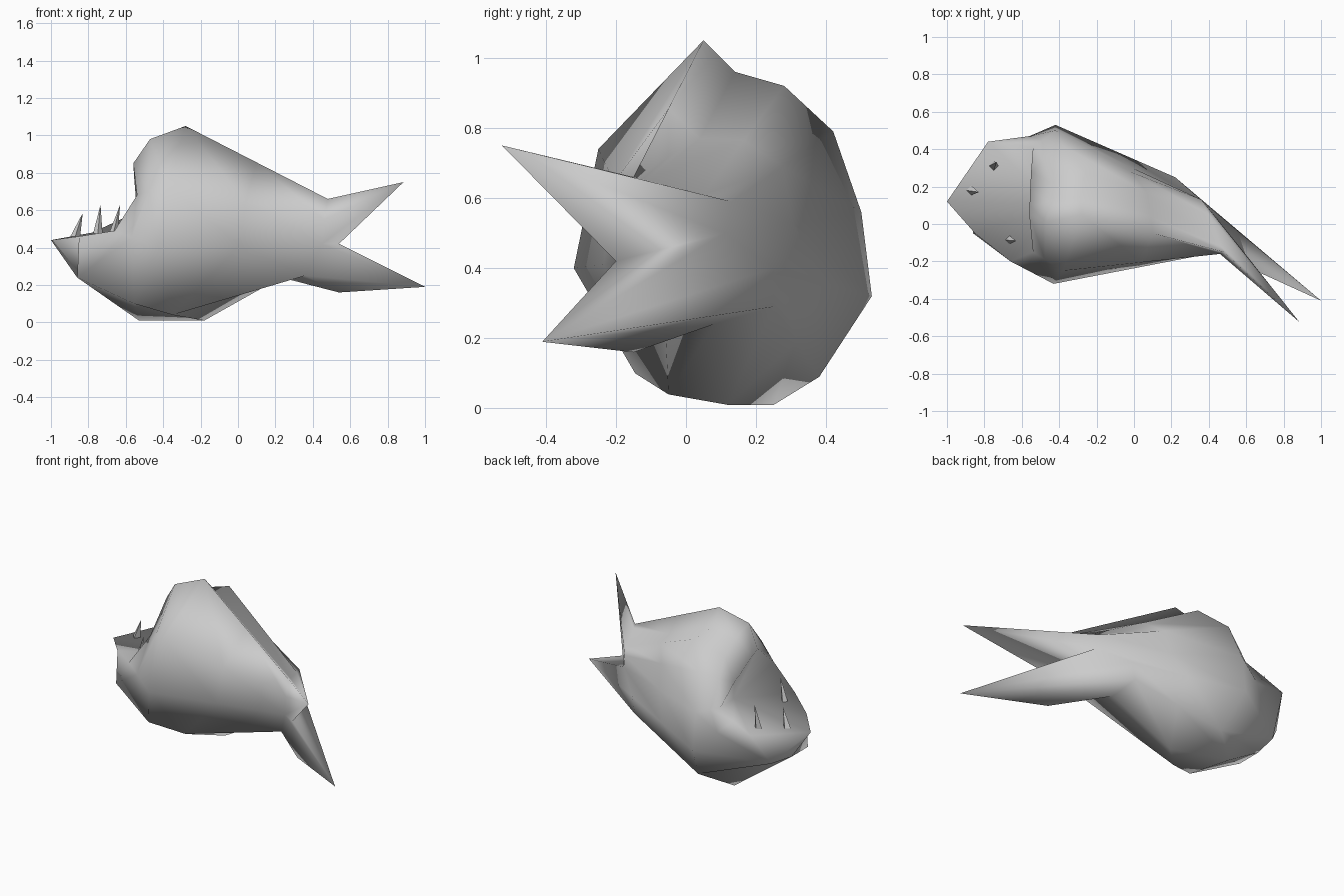
import bpy
import bmesh
import math
from mathutils import Vector

default_cube = bpy.data.objects.get("Cube")
if default_cube:
    bpy.data.objects.remove(default_cube, do_unlink=True)

# One plain grey for the whole fish
grey = bpy.data.materials.new("plain grey")
grey.use_nodes = True
grey.diffuse_color = (0.6, 0.6, 0.6, 1)
grey.node_tree.nodes["Principled BSDF"].inputs["Base Color"].default_value = (0.6, 0.6, 0.6, 1)


def finish(bm, name, smooth_angle):
    """Turn a bmesh into a shaded object in the scene."""
    bmesh.ops.recalc_face_normals(bm, faces=bm.faces)
    mesh = bpy.data.meshes.new(name)
    bm.to_mesh(mesh)
    bm.free()
    obj = bpy.data.objects.new(name, mesh)
    bpy.context.collection.objects.link(obj)
    mesh.materials.append(grey)
    bpy.ops.object.select_all(action='DESELECT')
    obj.select_set(True)
    bpy.context.view_layer.objects.active = obj
    bpy.ops.object.shade_smooth_by_angle(angle=math.radians(smooth_angle))


def section(*points):
    return [Vector(p) for p in points]


def blend(ring_a, ring_b, amount):
    """In-between section."""
    return [a.lerp(b, amount) for a, b in zip(ring_a, ring_b)]


def bridge(bm, ring_a, ring_b):
    count = len(ring_a)
    for i in range(count):
        j = (i + 1) % count
        bm.faces.new((ring_a[i], ring_a[j], ring_b[j], ring_b[i]))


def fan(bm, loop, tip):
    apex = bm.verts.new(tip)
    for i, vert in enumerate(loop):
        bm.faces.new((vert, loop[(i + 1) % len(loop)], apex))


# Order of the points around every cross-section
(CROWN, SIDE_R, MID_R, LOW_R, UNDER, LOW_L, MID_L, HIGH_L, TOP_L,
 HUMP, GROOVE) = range(11)

mouth_rim = section(
    (-.56, .05, .85), (-.54, -.15, .68), (-.66, -.2, .49), (-.85, -.05, .46),
    (-1, .12, .44), (-.78, .44, .48), (-.65, .43, .54), (-.54, .41, .59),
    (-.55, .28, .71), (-.555, .18, .77), (-.558, .1, .82))
girth = section(
    (-.28, .05, 1.05), (-.38, -.25, .74), (-.43, -.32, .4), (-.555, -.145, .1),
    (-.53, .25, .01), (-.355, .38, .09), (-.42, .53, .32), (-.42, .5, .56),
    (-.38, .42, .79), (-.26, .28, .92), (-.29, .14, .96))
tail_root = section(
    (.48, -.15, .66), (.46, -.16, .55), (.45, -.15, .42), (.36, -.06, .25),
    (.23, .08, .24), (.2, .25, .29), (.22, .25, .4), (.38, .11, .5),
    (.36, .13, .59), (.4, .05, .61), (.46, -.11, .65))

# Cheeks with a broad chin and a raised brow
cheek = blend(mouth_rim, girth, .4)
cheek[CROWN] = Vector((-.47, .01, .98))
cheek[GROOVE] = Vector((-.45, .12, .92))
cheek[LOW_R] = Vector((-.86, -.05, .24))
cheek[UNDER] = Vector((-.86, .12, .24))
cheek[LOW_L] = Vector((-.83, .29, .25))

# Waist with a low-hanging belly and a groove along the back
waist = blend(girth, tail_root, .5)
waist[LOW_R] = Vector((-.35, -.05, .04))
waist[UNDER] = Vector((-.18, .12, .01))
waist[GROOVE] = Vector((.09, .04, .77))

# Body skin
bm = bmesh.new()
rings = [[bm.verts.new(p) for p in ring]
         for ring in (mouth_rim, cheek, girth, waist, tail_root)]
for front, back in zip(rings, rings[1:]):
    bridge(bm, front, back)

# Mouth lining
fan(bm, rings[0], (-.42, .1, .5))

# Forked tail: two fins meeting at a shared notch
root = rings[-1]
notch = bm.verts.new((.54, -.2, .42))
heel = bm.verts.new((.54, -.15, .16))
fan(bm, [root[i] for i in (CROWN, SIDE_R, MID_R)] + [notch]
    + [root[i] for i in (HIGH_L, TOP_L, HUMP, GROOVE)], (.885, -.525, .75))
fan(bm, [notch, root[MID_R], root[LOW_R], heel]
    + [root[i] for i in (UNDER, LOW_L, MID_L, HIGH_L)], (1, -.41, .19))
bm.faces.new((root[LOW_R], root[UNDER], heel))
finish(bm, "fish_body", 180)


# Teeth: slender four-sided spikes
def tooth(name, base, tip):
    base, tip = Vector(base), Vector(tip)
    bm = bmesh.new()
    disc = bmesh.ops.create_circle(bm, cap_ends=True, segments=4, radius=.026)
    bmesh.ops.translate(bm, verts=disc["verts"], vec=base)
    fan(bm, list(disc["verts"]), tip)
    finish(bm, name, 30)


tooth("front_tooth", (-.87, .18, .46), (-.83, .17, .585))
tooth("left_tooth", (-.75, .31, .47), (-.735, .33, .63))
tooth("right_tooth", (-.67, -.085, .46), (-.63, -.09, .63))
